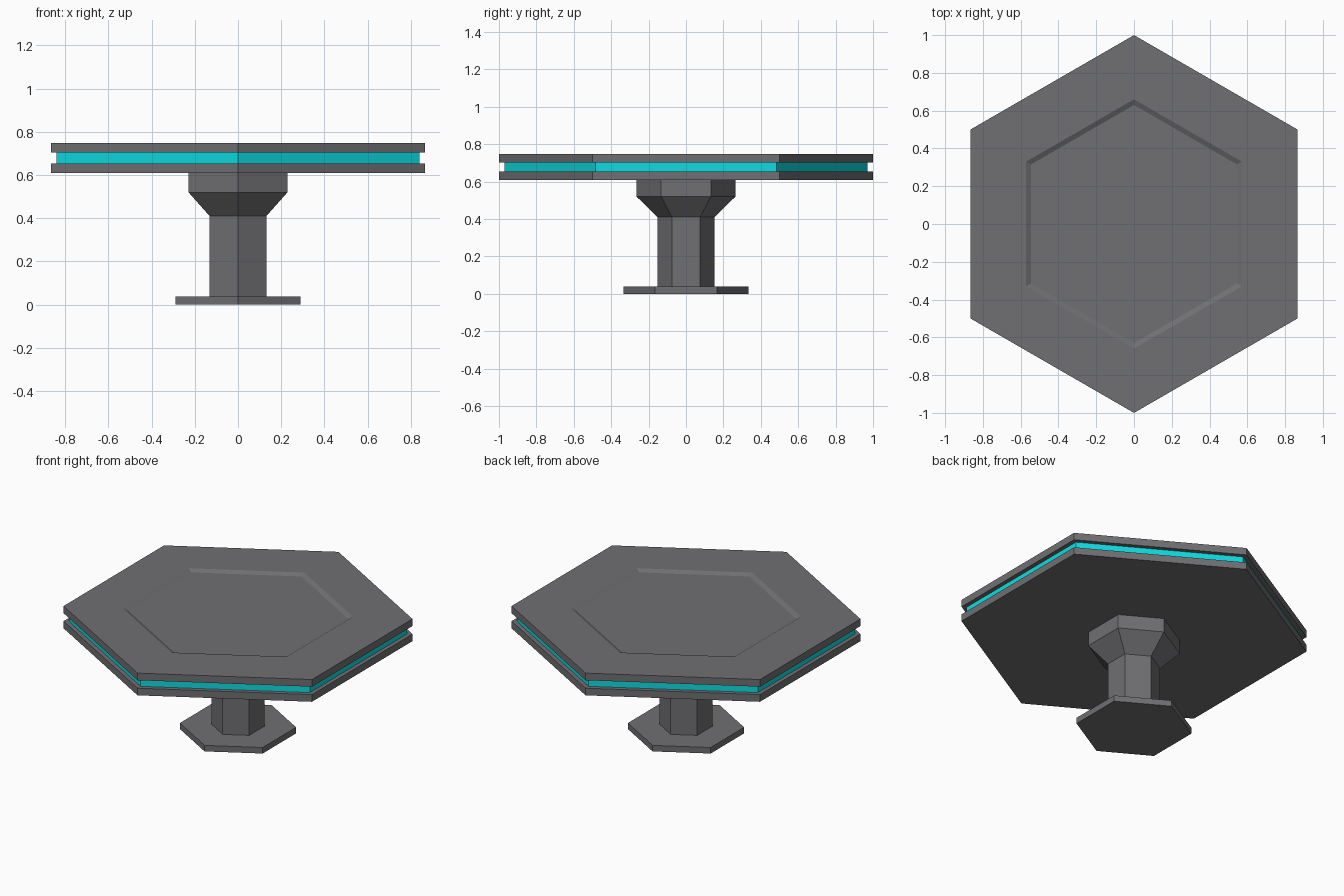
import bpy, bmesh, math

if "Cube" in bpy.data.objects:
    bpy.data.objects.remove(bpy.data.objects["Cube"])


def material(name, rgb):
    mat = bpy.data.materials.new(name)
    mat.diffuse_color = (*rgb, 1)
    mat.use_nodes = True
    mat.node_tree.nodes["Principled BSDF"].inputs["Base Color"].default_value = mat.diffuse_color
    return mat


def hex_part(name, profile, mat):
    """Six-sided lathe: profile is (radius, z) from bottom to top, capped at both ends."""
    bm = bmesh.new()
    angles = [math.radians(90 + 60 * i) for i in range(6)]
    rings = [[bm.verts.new((r * math.cos(a), r * math.sin(a), z)) for a in angles]
             for r, z in profile]
    for lo, hi in zip(rings, rings[1:]):
        for i in range(6):
            j = (i + 1) % 6
            bm.faces.new((lo[i], lo[j], hi[j], hi[i]))
    bm.faces.new(rings[0][::-1])
    bm.faces.new(rings[-1])
    mesh = bpy.data.meshes.new(name)
    bm.to_mesh(mesh)
    bm.free()
    mesh.materials.append(mat)
    obj = bpy.data.objects.new(name, mesh)
    bpy.context.collection.objects.link(obj)
    return obj


grey = material("dark_grey", (0.16, 0.16, 0.17))
teal = material("teal_glow", (0.005, 0.70, 0.75))

# Pedestal: foot plate, column with flared collar
hex_part("foot_plate", [(0.333, 0.0), (0.333, 0.038)], grey)
hex_part("column", [(0.152, 0.038), (0.152, 0.41), (0.265, 0.52), (0.265, 0.61)], grey)

# Table top: two slabs with a coloured band between
hex_part("lower_slab", [(1.0, 0.608), (1.0, 0.653)], grey)
hex_part("light_band", [(0.97, 0.653), (0.97, 0.703)], teal)

# Upper slab has a shallow bevelled recess in its top
hex_part("upper_slab", [(1.0, 0.703), (1.0, 0.748), (0.66, 0.748), (0.63, 0.734)], grey)
